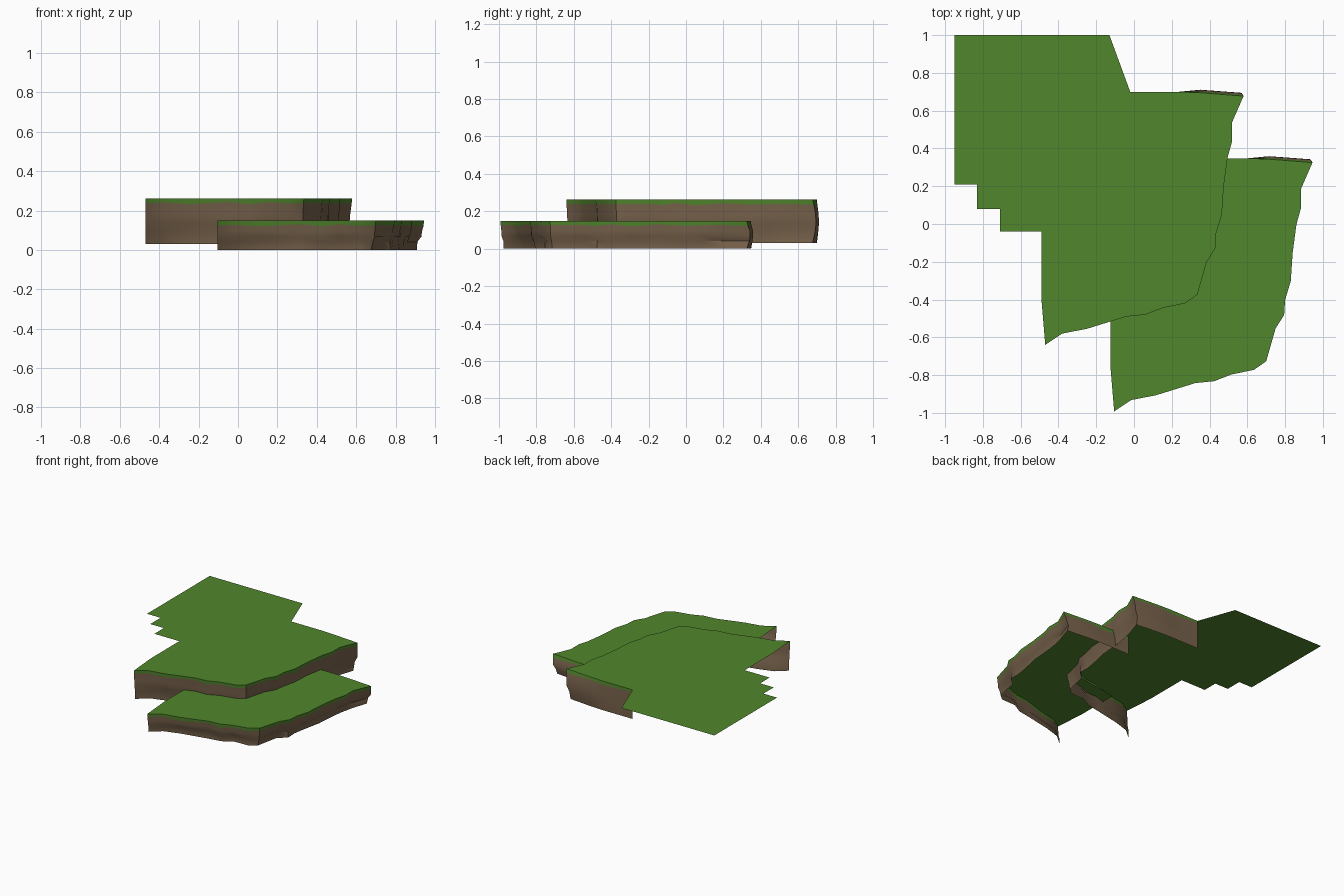
import bpy, bmesh, math
from mathutils import Vector

if "Cube" in bpy.data.objects:
    bpy.data.objects.remove(bpy.data.objects["Cube"])


def material(name, rgb):
    m = bpy.data.materials.new(name)
    m.diffuse_color = (*rgb, 1)
    m.use_nodes = True
    m.node_tree.nodes["Principled BSDF"].inputs["Base Color"].default_value = m.diffuse_color
    return m


GRASS = material("grass green", (0.083, 0.240, 0.026))
EARTH = material("earth brown", (0.190, 0.125, 0.073))

# Cliff rim of the upper terrace, front left corner round to the back
RIM = [(-.47, -.64), (-.38, -.58), (-.25, -.555), (-.04, -.49), (.06, -.48),
       (.15, -.445), (.27, -.42), (.335, -.375), (.385, -.20), (.43, -.13),
       (.435, -.05), (.465, .05), (.475, .20), (.495, .35), (.52, .44),
       (.52, .54), (.58, .677), (.35, .695), (.24, .70), (-.02, .70)]
TIP = 16  # index of the back right corner
# Back edges of each lawn, continuing from the end of the rim
UPPER_BACK = [(-.13, 1), (-.95, 1), (-.95, .21), (-.83, .21), (-.83, .08),
              (-.71, .08), (-.71, -.04), (-.49, -.04), (-.49, -.40)]
LOWER_BACK = [(-.02, .25), (-.12, .02), (-.49, -.04), (-.49, -.40)]
# Cliff profile: depth fraction and inset from the rim
PROFILE = [(0, 0), (.13, .003), (.35, .010), (.55, .014), (.72, .034), (1, .036)]


def build(name, verts, faces, mats):
    me = bpy.data.meshes.new(name)
    me.from_pydata(verts, [], faces)
    ob = bpy.data.objects.new(name, me)
    bpy.context.collection.objects.link(ob)
    for m in mats:
        me.materials.append(m)
    return ob


def inset_vector(i, row):
    """Horizontal shift of one cliff point, for a given profile row."""
    t, d = PROFILE[row]
    bulge = math.sin(math.pi * t)
    if i > TIP:  # back wall bulges outward, then runs straight
        return Vector((0, .016 * bulge if i == TIP + 1 else 0))
    if i == TIP:
        return Vector((-d, .018 * bulge))
    a, b = Vector(RIM[max(i - 1, 0)]), Vector(RIM[i + 1])
    tangent = (b - a).normalized()
    if i == 0:
        return Vector((0, .45 * d))
    wobble = .8 + .35 * math.sin(i * 2.1 + row * .8)
    return Vector((-tangent.y, tangent.x)) * d * wobble


def terrace(name, dx, dy, top, bottom, back):
    # Flat lawn sheet
    outline = [(x + dx, y + dy, top) for x, y in RIM + back]
    build(name + "_lawn", outline, [range(len(outline))], [GRASS])

    # Cliff skirt hanging from the rim
    n, rows, verts, faces = len(RIM), len(PROFILE), [], []
    for r, (t, _) in enumerate(PROFILE):
        for i, p in enumerate(RIM):
            q = Vector(p) + inset_vector(i, r)
            z = top + (bottom - top) * t
            if r == 1:  # ragged lower edge of the turf
                z = top - .024 + .006 * math.sin(i * 2.7)
            verts.append((q.x + dx, q.y + dy, z))
    for r in range(rows - 1):
        for i in range(n - 1):
            a = r * n + i
            faces.append((a, a + n, a + n + 1, a + 1))
    ob = build(name + "_cliff", verts, faces, [EARTH, GRASS])
    for k, f in enumerate(ob.data.polygons):
        f.material_index = 1 if k < n - 1 else 0
    bpy.context.view_layer.objects.active = ob
    ob.select_set(True)
    bpy.ops.object.shade_smooth_by_angle(angle=math.radians(35))
    ob.select_set(False)


terrace("upper_terrace", 0, 0, .262, .03, UPPER_BACK)
terrace("lower_terrace", .365, -.352, .149, 0, LOWER_BACK)
